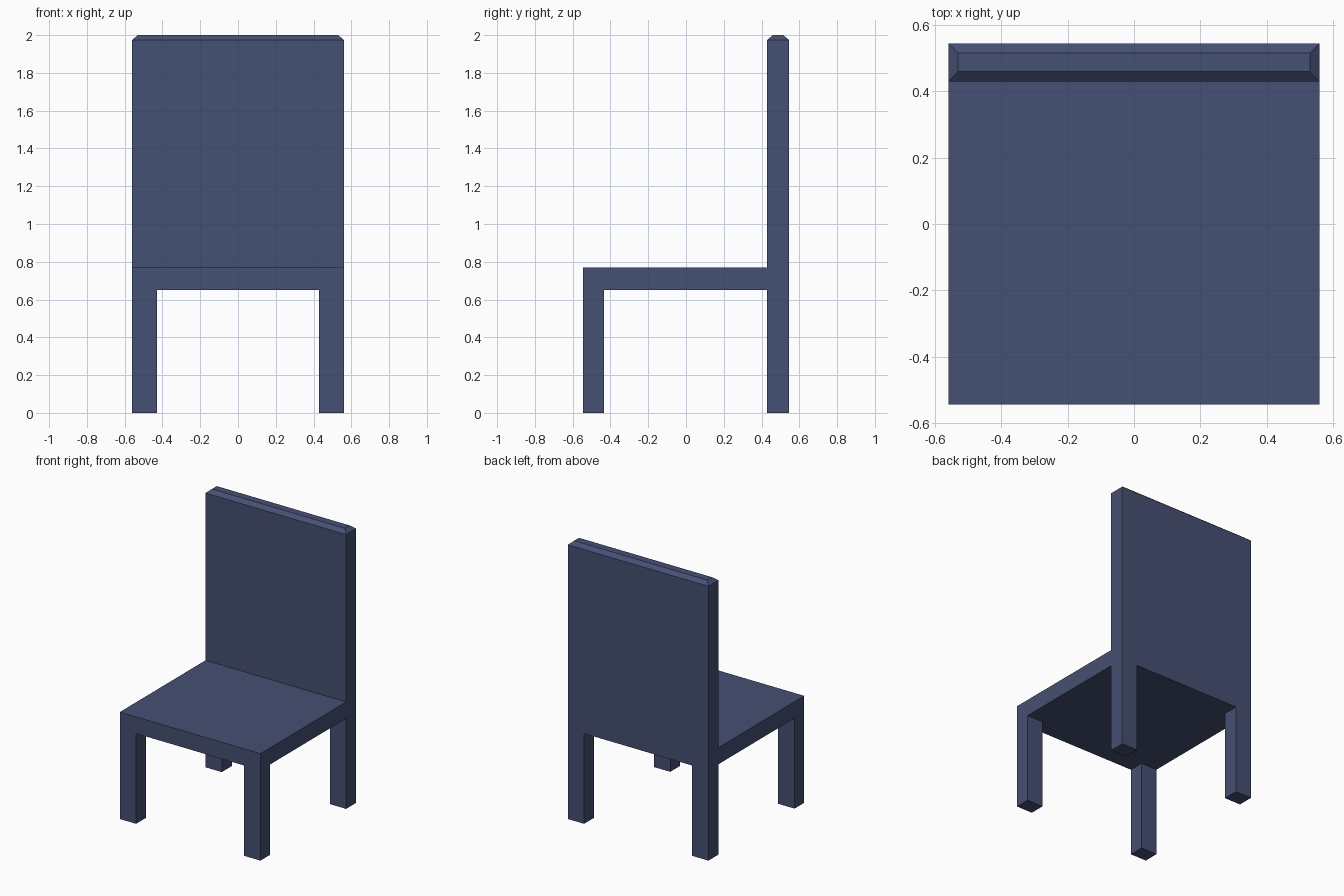
import bpy
import bmesh

if "Cube" in bpy.data.objects:
    bpy.data.objects.remove(bpy.data.objects["Cube"])

XS = [-0.56, -0.43, 0.43, 0.56]        # leg edges across the width
YS = [-0.545, -0.435, 0.43, 0.545]     # leg edges front to back
SEAT_BOTTOM, SEAT_TOP = 0.65, 0.77
BACK_SHOULDER, BACK_TOP, CHAMFER = 1.975, 2.0, 0.03


def extrude(bm, faces, z):
    """Extrude faces vertically to height z and return the new cap faces."""
    geom = bmesh.ops.extrude_face_region(bm, geom=faces)["geom"]
    for v in geom:
        if isinstance(v, bmesh.types.BMVert):
            v.co.z = z
    return [f for f in geom if isinstance(f, bmesh.types.BMFace)]


bm = bmesh.new()

# Seat slab, divided so that legs and back can grow out of it
grid = [[bm.verts.new((x, y, SEAT_BOTTOM)) for x in XS] for y in YS]
bottom = [bm.faces.new((grid[j][i], grid[j][i + 1], grid[j + 1][i + 1], grid[j + 1][i]))
          for j in range(3) for i in range(3)]
top = extrude(bm, bottom, SEAT_TOP)

# Legs at the four corners
under = [f for f in bm.faces if all(abs(v.co.z - SEAT_BOTTOM) < 1e-4 for v in f.verts)]
corners = [f for f in under
           if abs(f.calc_center_median().x) > 0.43 and abs(f.calc_center_median().y) > 0.43]
extrude(bm, corners, 0.0)

# Backrest along the rear strip
rear = [f for f in top if f.calc_center_median().y > YS[2]]
back = extrude(bm, rear, BACK_SHOULDER)

# Chamfered top of the backrest
cap = extrude(bm, back, BACK_TOP)
mid_y = (YS[2] + YS[3]) / 2
for v in {v for f in cap for v in f.verts}:
    v.co.y += CHAMFER if v.co.y < mid_y else -CHAMFER
    if abs(v.co.x) > 0.5:
        v.co.x -= CHAMFER if v.co.x > 0 else -CHAMFER

bmesh.ops.recalc_face_normals(bm, faces=bm.faces[:])
mesh = bpy.data.meshes.new("chair")
bm.to_mesh(mesh)
bm.free()

# Navy paint
navy = bpy.data.materials.new("navy")
navy.diffuse_color = (0.06, 0.08, 0.17, 1.0)
navy.use_nodes = True
navy.node_tree.nodes["Principled BSDF"].inputs["Base Color"].default_value = navy.diffuse_color
mesh.materials.append(navy)

chair = bpy.data.objects.new("chair", mesh)
bpy.context.collection.objects.link(chair)
